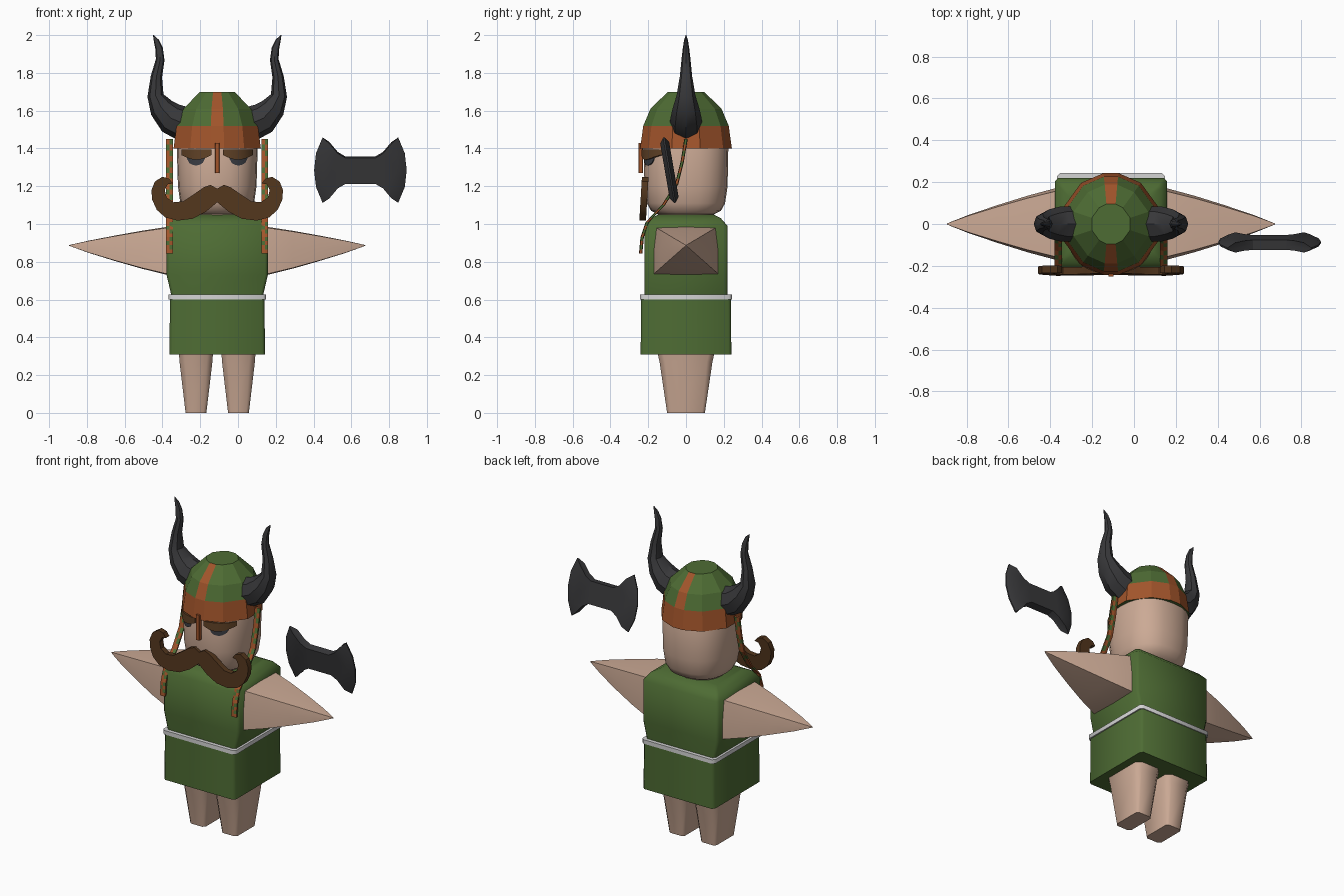
import bpy, bmesh, math
from mathutils import Matrix, Vector

if "Cube" in bpy.data.objects:
    bpy.data.objects.remove(bpy.data.objects["Cube"])

CX = -0.11  # body centre line


def material(name, r, g, b):
    m = bpy.data.materials.new(name)
    m.diffuse_color = (r, g, b, 1)
    m.use_nodes = True
    m.node_tree.nodes["Principled BSDF"].inputs["Base Color"].default_value = m.diffuse_color
    return m


GREEN = material("green_cloth", 0.076, 0.15, 0.034)
SKIN = material("skin", 0.60, 0.40, 0.30)
ORANGE = material("orange_trim", 0.36, 0.09, 0.024)
IRON = material("dark_iron", 0.040, 0.040, 0.043)
BROWN = material("dark_brown", 0.084, 0.036, 0.012)
BROW = material("brow_brown", 0.12, 0.055, 0.02)
WHITE = material("belt_white", 0.66, 0.66, 0.66)
SLATE = material("eye_slate", 0.045, 0.048, 0.058)


def finish(name, bm, mats, angle=30):
    bmesh.ops.recalc_face_normals(bm, faces=bm.faces)
    me = bpy.data.meshes.new(name)
    bm.to_mesh(me)
    bm.free()
    for m in mats:
        me.materials.append(m)
    ob = bpy.data.objects.new(name, me)
    bpy.context.collection.objects.link(ob)
    bpy.ops.object.select_all(action='DESELECT')
    ob.select_set(True)
    bpy.context.view_layer.objects.active = ob
    if angle:
        bpy.ops.object.shade_smooth_by_angle(angle=math.radians(angle))
    return ob


def loft(name, rings, mats, angle=30, rule=None):
    """Skin closed rings of equal length; rule(ring, side) picks the material."""
    bm = bmesh.new()
    vs = [[bm.verts.new(p) for p in r] for r in rings]
    n = len(rings[0])
    for k in range(len(vs) - 1):
        for i in range(n):
            j = (i + 1) % n
            f = bm.faces.new((vs[k][i], vs[k][j], vs[k + 1][j], vs[k + 1][i]))
            if rule:
                f.material_index = rule(k, i)
    bm.faces.new(vs[0])
    bm.faces.new(vs[-1])
    return finish(name, bm, mats, angle)


def box_ring(z, x, hx, hy, c=0.015, y=0):
    pts = [(hx - c, -hy), (hx, -hy + c), (hx, hy - c), (hx - c, hy),
           (-hx + c, hy), (-hx, hy - c), (-hx, -hy + c), (-hx + c, -hy)]
    return [(x + a, y + b, z) for a, b in pts]


# Clothing
loft("tunic_top", [box_ring(0.61, CX, 0.24, 0.22), box_ring(0.73, CX, 0.268, 0.22),
                   box_ring(0.99, CX, 0.268, 0.22), box_ring(1.03, CX, 0.24, 0.185),
                   box_ring(1.05, CX, 0.20, 0.145)], [GREEN], 50)
loft("skirt", [box_ring(0.31, CX, 0.253, 0.24), box_ring(0.605, CX, 0.25, 0.238)], [GREEN], 50)
loft("belt", [box_ring(0.60, CX, 0.258, 0.243), box_ring(0.626, CX, 0.258, 0.243)], [WHITE], 50)

# Limbs, both sides
for s, side in ((-1, "left"), (1, "right")):
    x = CX + s * 0.1125
    loft(side + "_leg", [box_ring(0, x, 0.055, 0.10, 0.015), box_ring(0.27, x, 0.087, 0.14, 0.03),
                         box_ring(0.36, x, 0.093, 0.16, 0.03)], [SKIN], 50)
    section = [(-0.16, 0.095), (0, 0.10), (0.16, 0.095), (0.175, -0.03),
               (0.175, -0.155), (0, -0.16), (-0.175, -0.155), (-0.175, -0.03)]
    loft(side + "_arm", [[(CX + s * dx, k * y, 0.887 + k * z) for y, z in section]
                         for dx, k in ((0.23, 1), (0.27, 0.97), (0.40, 0.77), (0.54, 0.52),
                                       (0.68, 0.25), (0.76, 0.07), (0.785, 0.01))], [SKIN], 70)


# Head
def oval(z, hx, hy, n=24, e=2.4):
    pts = []
    for i in range(n):
        c, q = math.cos(math.tau * i / n), math.sin(math.tau * i / n)
        pts.append((CX + math.copysign(abs(c) ** (2 / e), c) * hx,
                    math.copysign(abs(q) ** (2 / e), q) * hy, z))
    return pts


loft("head", [oval(1.0, 0.15, 0.14), oval(1.052, 0.15, 0.15), oval(1.07, 0.175, 0.185),
              oval(1.11, 0.195, 0.207), oval(1.2, 0.208, 0.22), oval(1.40, 0.214, 0.224),
              oval(1.5, 0.19, 0.19)], [SKIN], 40)


# Eyes and brows follow the face curve
def face_plate(name, s, x0, x1, low, high, out, mat):
    bm = bmesh.new()
    rows = []
    for i in range(9):
        t = i / 8
        dx = x0 + (x1 - x0) * t
        y = -0.222 * (1 - (dx / 0.212) ** 2.4) ** (1 / 2.4)
        zs = (low(t), high(t))
        rows.append([bm.verts.new((CX + s * dx, y + d, z))
                     for z, d in ((zs[0], -out), (zs[1], -out), (zs[1], 0.01), (zs[0], 0.01))])
    for a, b in zip(rows, rows[1:]):
        for i in range(4):
            j = (i + 1) % 4
            bm.faces.new((a[i], a[j], b[j], b[i]))
    bm.faces.new(rows[0])
    bm.faces.new(rows[-1])
    finish(name, bm, [mat])


for s, side in ((-1, "left"), (1, "right")):
    face_plate(side + "_eye", s, 0.065, 0.16, lambda t: 1.345 - 0.035 * math.sin(math.pi * t) ** 0.5,
               lambda t: 1.352, 0.005, SLATE)
    face_plate(side + "_brow", s, 0.03, 0.19, lambda t: 1.365 - 0.025 * math.sin(math.pi * t),
               lambda t: 1.395, 0.015, BROW)

# Helmet: ten sides, with the front and back corners split into a stripe


def helmet_ring(z, r, w):
    pts = []
    for k in range(10):
        a = math.radians(270 + 36 * k)
        x, y = r * math.cos(a), r * math.sin(a)
        if k == 0:
            pts += [(CX - w, y, z), (CX + w, y, z)]
        elif k == 5:
            pts += [(CX + w, y, z), (CX - w, y, z)]
        else:
            pts.append((CX + x, y, z))
    return pts


loft("helmet", [helmet_ring(1.40, 0.243, 0.036), helmet_ring(1.52, 0.226, 0.034),
                helmet_ring(1.61, 0.188, 0.030), helmet_ring(1.70, 0.096, 0.022)],
     [GREEN, ORANGE], 0, lambda k, i: 1 if k == 0 or i in (0, 6) else 0)
loft("nose_guard", [box_ring(1.27, CX, 0.013, 0.012, 0.003, -0.24),
                    box_ring(1.43, CX, 0.013, 0.012, 0.003, -0.24)], [ORANGE], 0)

# Horns: tapered tubes along (offset, height, radius, depth radius)
HORN = [(0.15, 1.52, 0.095, 0.085), (0.245, 1.56, 0.085, 0.083), (0.295, 1.615, 0.066, 0.07),
        (0.327, 1.68, 0.043, 0.05), (0.322, 1.78, 0.030, 0.033), (0.302, 1.87, 0.023, 0.024),
        (0.308, 1.93, 0.020, 0.017), (0.322, 1.97, 0.014, 0.011), (0.338, 2.0, 0.002, 0.002)]
for s, side in ((-1, "left"), (1, "right")):
    rings = []
    for i, (dx, z, r, d) in enumerate(HORN):
        p, q = HORN[max(i - 1, 0)], HORN[min(i + 1, len(HORN) - 1)]
        t = Vector((q[0] - p[0], q[1] - p[1])).normalized()
        if i == len(HORN) - 1:
            t = Vector((0, 1))
        rings.append([(CX + s * (dx + t.y * r * math.cos(a)), d * math.sin(a), z - t.x * r * math.cos(a))
                      for a in (math.tau * k / 8 for k in range(8))])
    loft(side + "_horn", rings, [IRON], 40)

# Moustache: mirrored outline, leaning slightly back at the top
HALF = [(0, 1.187), (0.035, 1.207), (0.07, 1.195), (0.12, 1.16), (0.18, 1.12), (0.23, 1.115),
        (0.268, 1.14), (0.278, 1.18), (0.262, 1.21), (0.235, 1.215), (0.255, 1.24), (0.29, 1.25),
        (0.33, 1.225), (0.348, 1.18), (0.345, 1.13), (0.32, 1.075), (0.275, 1.035), (0.21, 1.018),
        (0.13, 1.028), (0.06, 1.065), (0, 1.115)]
outline = HALF + [(-x, z) for x, z in reversed(HALF[1:-1])]
loft("moustache", [[(CX + x, -0.247 + (z - 1.02) * 0.06 + d, z) for x, z in outline]
                   for d in (0, 0.035)], [BROWN], 35)

# Braids: flat checked strands hanging from the helmet
PATH = [(0.0, 1.45), (-0.02, 1.33), (-0.05, 1.21), (-0.12, 1.10), (-0.205, 1.01), (-0.232, 0.93), (-0.24, 0.845)]
for s, side in ((-1, "left"), (1, "right")):
    bm = bmesh.new()
    rows = []
    for i in range(25):
        u = i / 24 * (len(PATH) - 1)
        k = min(int(u), len(PATH) - 2)
        y, z = Vector(PATH[k]).lerp(Vector(PATH[k + 1]), u - k)
        x = CX + s * 0.252
        rows.append([bm.verts.new((x + a, y + b, z)) for a, b in
                     ((-0.018, -0.006), (0, -0.009), (0.018, -0.006), (0.018, 0.006), (0, 0.009), (-0.018, 0.006))])
    for i in range(24):
        for j in range(6):
            n = (j + 1) % 6
            f = bm.faces.new((rows[i][j], rows[i][n], rows[i + 1][n], rows[i + 1][j]))
            f.material_index = 1 if (i + (j in (1, 2, 3))) % 2 and i % 4 != 3 else 0
    bm.faces.new(rows[0])
    bm.faces.new(rows[-1])
    finish(side + "_braid", bm, [ORANGE, GREEN], 0)

# Double axe head: thin rim around a thicker core, tilted back
QUARTER = [(0.08, 0.07), (0.12, 0.094), (0.20, 0.175), (0.235, 0.09)]
top = QUARTER + [(0.245, 0)] + [(x, -z) for x, z in reversed(QUARTER)]
rim = top + [(-x, -z) for x, z in top]
tilt = Matrix.Translation((0.648, -0.088, 1.285)) @ Matrix.Rotation(0.17, 4, 'X')


def axe_ring(y, core):
    return [tilt @ Vector((x * (0.82 if core and abs(x) > 0.15 else 1), y,
                           z * (0.84 if core and abs(z) > 0.15 else 1))) for x, z in rim]


loft("axe_head", [axe_ring(-0.024, True), axe_ring(-0.004, False), axe_ring(0.004, False),
                  axe_ring(0.024, True)], [IRON], 30)
